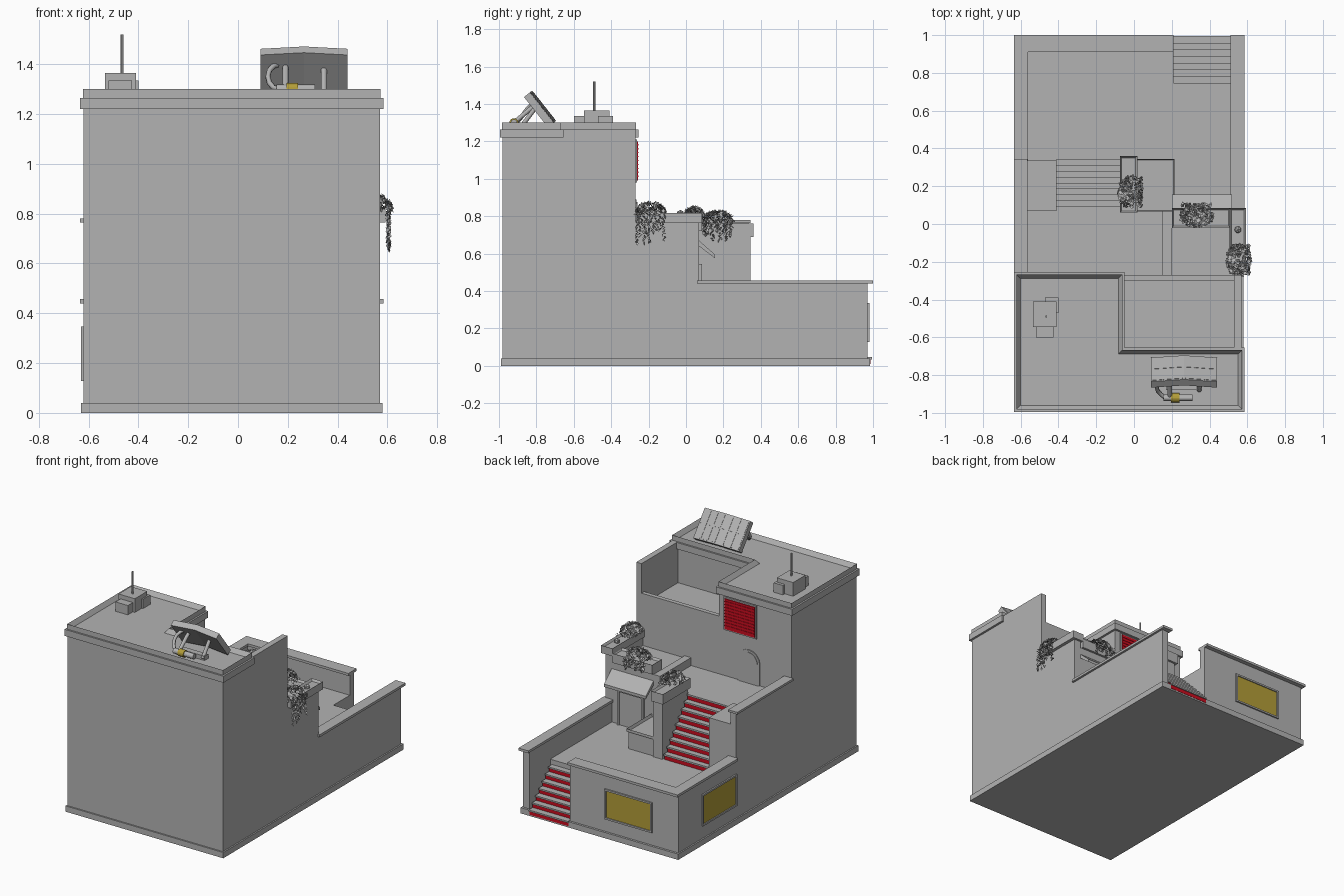
import bpy, bmesh, math, random
from mathutils import Vector, Matrix

cube = bpy.data.objects.get("Cube")
if cube:
    bpy.data.objects.remove(cube, do_unlink=True)
rng = random.Random(4)


def material(name, r, g, b):
    m = bpy.data.materials.new(name)
    m.use_nodes = True
    m.diffuse_color = (r, g, b, 1)
    m.node_tree.nodes["Principled BSDF"].inputs["Base Color"].default_value = (r, g, b, 1)
    return m


GREY = material("plaster grey", .45, .45, .45)
RED = material("deep red", .6, .004, .014)
YELLOW = material("ochre yellow", .45, .34, .04)


def add(name, bm, mat=GREY):
    bmesh.ops.recalc_face_normals(bm, faces=bm.faces)
    me = bpy.data.meshes.new(name)
    bm.to_mesh(me)
    bm.free()
    me.materials.append(mat)
    ob = bpy.data.objects.new(name, me)
    bpy.context.scene.collection.objects.link(ob)
    return ob


def prism(name, pts, lo, hi, mat=GREY, axis="z", rim=0, drop=0):
    """Extrude a flat outline along an axis; a rim sinks the top face."""
    place = {"z": lambda a, b, c: (a, b, c), "y": lambda a, b, c: (a, c, b),
             "x": lambda a, b, c: (c, a, b)}[axis]
    bm = bmesh.new()
    low = [bm.verts.new(place(a, b, lo)) for a, b in pts]
    top = [bm.verts.new(place(a, b, hi)) for a, b in pts]
    n = len(pts)
    bm.faces.new(low)
    cap = bm.faces.new(top)
    for i in range(n):
        j = (i + 1) % n
        bm.faces.new((low[i], low[j], top[j], top[i]))
    bmesh.ops.recalc_face_normals(bm, faces=bm.faces)
    if rim:
        bmesh.ops.inset_region(bm, faces=[cap], thickness=rim)
        bmesh.ops.translate(bm, verts=cap.verts, vec=(0, 0, -drop))
    return add(name, bm, mat)


def box(name, x0, x1, y0, y1, z0, z1, mat=GREY, **kw):
    return prism(name, [(x0, y0), (x1, y0), (x1, y1), (x0, y1)], z0, z1, mat, **kw)


def rod(name, a, b, r, mat=GREY, sides=12):
    a, b = Vector(a), Vector(b)
    bm = bmesh.new()
    rot = (b - a).to_track_quat("Z", "Y").to_matrix().to_4x4()
    bmesh.ops.create_cone(bm, cap_ends=True, segments=sides, radius1=r, radius2=r,
                          depth=(b - a).length, matrix=Matrix.Translation((a + b) / 2) @ rot)
    return add(name, bm, mat)


# Tower with an L-shaped roof
def ell(g):
    return [(-.62 - g, -.98 - g), (.57 + g, -.98 - g), (.57 + g, -.67 + g),
            (-.065 + g, -.67 + g), (-.065 + g, -.27 + g), (-.62 - g, -.27 + g)]


prism("tower_walls", ell(0), 0, 1.22)
prism("roof_band", ell(.015), 1.22, 1.265)
prism("roof_parapet", ell(.003), 1.265, 1.3, rim=.03, drop=.03)

# Balcony recess
box("balcony_floor", -.065, .57, -.67, -.27, 0, .98)
box("balcony_parapet", -.065, .53, -.3, -.27, .98, 1.06)
box("balcony_side_wall", .53, .57, -.67, -.27, .98, 1.265)

# Upper terrace and its walls
box("upper_terrace", -.62, .57, -.27, .07, 0, .66)
box("stair_flank", -.62, -.41, .07, .335, 0, .68)
box("terrace_side_wall", -.62, -.575, -.27, .335, .66, .765)
box("terrace_side_coping", -.635, -.565, -.27, .345, .765, .78)
box("raised_platform", .17, .53, -.27, -.02, .66, .7)
box("platform_edge", .15, .2, -.27, .07, .66, .715)
box("outer_side_wall", .52, .57, -.27, .07, .3, .77)
box("planter_backing", .2, .52, -.02, .07, .66, .72)

# Lower terrace with an opening for the entrance stairs
box("lower_terrace", -.62, .21, .07, .97, 0, .3)
box("lower_terrace_side", .21, .52, .07, .74, 0, .3)
box("lower_wall_right", .52, .57, .07, .97, 0, .44)
box("lower_wall_left", -.62, -.575, .335, .97, .3, .44)
box("lower_wall_back", -.62, .21, .925, .97, .3, .44)
box("coping_right", .51, .585, .06, 1, .44, .457)
box("coping_left", -.635, -.56, .335, 1, .44, .457)
box("coping_back", -.56, .21, .91, 1, .44, .457)
box("plinth", -.63, .58, -.99, .985, 0, .04)


# Stairs with red risers and overhanging grey treads
def stairs(name, x0, x1, y_top, y_bottom, z0, z1, steps):
    rise, run = (z1 - z0) / steps, (y_bottom - y_top) / steps
    for i in range(steps):
        y, z = y_bottom - i * run, z0 + i * rise
        box(name + "_riser", x0, x1, y_top, y - .008, z, z + rise * .7, RED)
        box(name + "_tread", x0, x1, y - run - .008, y, z + rise * .7, z + rise)


stairs("entrance_stair", .21, .51, .71, .995, .01, .3, 8)
stairs("upper_stair", -.41, -.07, .06, .345, .3, .66, 9)

# Planters and stair pier
box("stair_pier", -.06, .01, .07, .345, .3, .69)
for name, dims in {"stair_planter": (-.075, .018, .06, .36, .69, .76),
                   "door_planter": (.2, .51, -.02, .085, .72, .785),
                   "side_planter": (.505, .592, -.265, .085, .765, .818)}.items():
    box(name, *dims, rim=.014, drop=.015)
bm = bmesh.new()
bmesh.ops.create_icosphere(bm, subdivisions=1, radius=.02, matrix=Matrix.Translation((.55, -.03, .815)))
add("planter_stone", bm)

# Low walled box beside the pier
box("low_box", .015, .205, .07, .335, .3, .42)
box("low_box_rim", .01, .215, .065, .345, .42, .44, rim=.035, drop=.07)


# Doors, awning and shutter
def arch(x0, x1, z0, z1):
    r, c = (x1 - x0) / 2, (x0 + x1) / 2
    curve = [(c + r * math.cos(t * math.pi / 8), z1 - r * (1 - math.sin(t * math.pi / 8)))
             for t in range(9)]
    return [(x0, z0), (x1, z0)] + curve


prism("arched_door_frame", arch(-.38, -.21, .66, .89), -.272, -.264, axis="y")
prism("arched_door", arch(-.365, -.225, .66, .875), -.266, -.26, axis="y")
prism("awning", [(.07, .64), (.07, .67), (.155, .595), (.155, .575)], .2, .52, axis="x")
box("door", .285, .455, .07, .077, .3, .53)
for x in (.27, .455):
    box("door_post", x, x + .015, .07, .085, .3, .545)
box("door_lintel", .27, .47, .07, .085, .53, .545)
box("shutter_frame", -.355, -.105, -.275, -.262, .98, 1.21)
box("shutter", -.345, -.115, -.265, -.256, .99, 1.2, RED)
for i in range(1, 10):
    box("shutter_slat", -.345, -.115, -.26, -.253, .99 + i * .021, .996 + i * .021, RED)


# Windows: thin pane with a raised frame
def window(name, a0, a1, z0, z1, wall, axis, out):
    def plate(part, b0, b1, c0, c1, t, mat=GREY):
        prism(name + part, [(b0, c0), (b1, c0), (b1, c1), (b0, c1)],
              *sorted((wall - out * .002, wall + out * t)), mat, axis)
    w = .012
    plate("_pane", a0, a1, z0, z1, .003, YELLOW)
    plate("_sill", a0 - w, a1 + w, z0 - w, z0, .01)
    plate("_head", a0 - w, a1 + w, z1, z1 + w, .01)
    plate("_jamb", a0 - w, a0, z0, z1, .01)
    plate("_jamb", a1, a1 + w, z0, z1, .01)


window("back_window", -.41, -.07, .14, .325, .97, "y", 1)
window("side_window", .35, .7, .14, .335, -.62, "x", -1)

# Roof antenna
box("antenna_box", -.535, -.41, -.545, -.41, 1.27, 1.365)
box("antenna_step", -.52, -.425, -.6, -.545, 1.27, 1.335)
box("antenna_vent", -.47, -.4, -.47, -.39, 1.27, 1.335)
rod("antenna_mast", (-.465, -.49, 1.36), (-.465, -.49, 1.52), .006, sides=8)

# Tilted solar panel with a shallow ridge and raised cells
tilt = math.atan2(.165, .13)
place = Matrix.Translation((.265, -.775, 1.378)) @ Matrix.Rotation(-tilt, 4, "X")
for side in (-1, 1):
    wing = prism("solar_panel", [(0, -.02), (side * .175, -.035), (side * .175, .005), (0, .02)],
                 -.103, .103, axis="y")
    wing.matrix_world = place
    for col in range(3):
        for row in (-.094, .003):
            x = sorted((side * (.005 + col * .056), side * (.056 + col * .056)))
            h = [.022 - abs(v) * .0857 for v in x]
            cell = prism("solar_cell", [(x[0], 0), (x[1], 0), (x[1], h[1]), (x[0], h[0])],
                         row, row + .091, axis="y")
            cell.matrix_world = place
rod("panel_strut", (.19, -.92, 1.3), (.19, -.79, 1.41), .012)
rod("panel_strut", (.345, -.88, 1.28), (.345, -.79, 1.4), .012)
box("panel_base", .17, .36, -.88, -.84, 1.27, 1.3)
rod("motor", (.155, -.92, 1.3), (.31, -.92, 1.3), .018, sides=16)
rod("motor_band", (.195, -.92, 1.3), (.24, -.92, 1.3), .024, YELLOW, 16)

# Bent cable from the motor to the panel
curve = bpy.data.curves.new("panel_cable", "CURVE")
curve.dimensions = "3D"
curve.bevel_depth = .011
curve.bevel_resolution = 1
path = [(.165 - .045 * math.sin(t * math.pi / 6), -.92 + .018 * t, 1.35 - .05 * math.cos(t * math.pi / 6))
        for t in range(7)]
spline = curve.splines.new("POLY")
spline.points.add(len(path) - 1)
for p, co in zip(spline.points, path):
    p.co = (*co, 1)
curve.materials.append(GREY)
bpy.context.scene.collection.objects.link(bpy.data.objects.new("panel_cable", curve))


# Plants: a leafy mound with hanging strands
def leaf(bm, at, size):
    turn = Matrix.Rotation(rng.uniform(0, math.tau), 3, "Z") @ Matrix.Rotation(rng.uniform(.2, 1.3), 3, "X")
    shape = [(0, -1, 0), (.6, 0, .2), (0, 1, 0), (-.6, 0, .2)]
    bm.faces.new([bm.verts.new(Vector(at) + turn @ Vector(s) * size) for s in shape])


def plant(name, x, y, z, rx, ry, strands, hang):
    bm = bmesh.new()
    for i in range(170):
        a, e = rng.uniform(0, math.tau), math.asin(rng.random())
        leaf(bm, (x + rx * math.cos(a) * math.cos(e), y + ry * math.sin(a) * math.cos(e),
                  z + .055 * math.sin(e)), .017)
    for dx, dy in strands:
        drop = hang * rng.uniform(.45, 1)
        for k in range(int(drop / .009)):
            leaf(bm, (x + dx + rng.uniform(-.006, .006), y + dy + rng.uniform(-.008, .008),
                      z - k * .009), .012)
    add(name, bm)


plant("stair_plant", -.02, .17, .77, .06, .08, [(.055, -.07 + .02 * i) for i in range(8)], .13)
plant("door_plant", .33, .045, .79, .085, .055, [(-.07 + .02 * i, .055) for i in range(8)], .1)
plant("side_plant", .555, -.19, .815, .06, .08, [(.05, -.07 + .02 * i) for i in range(8)], .18)
